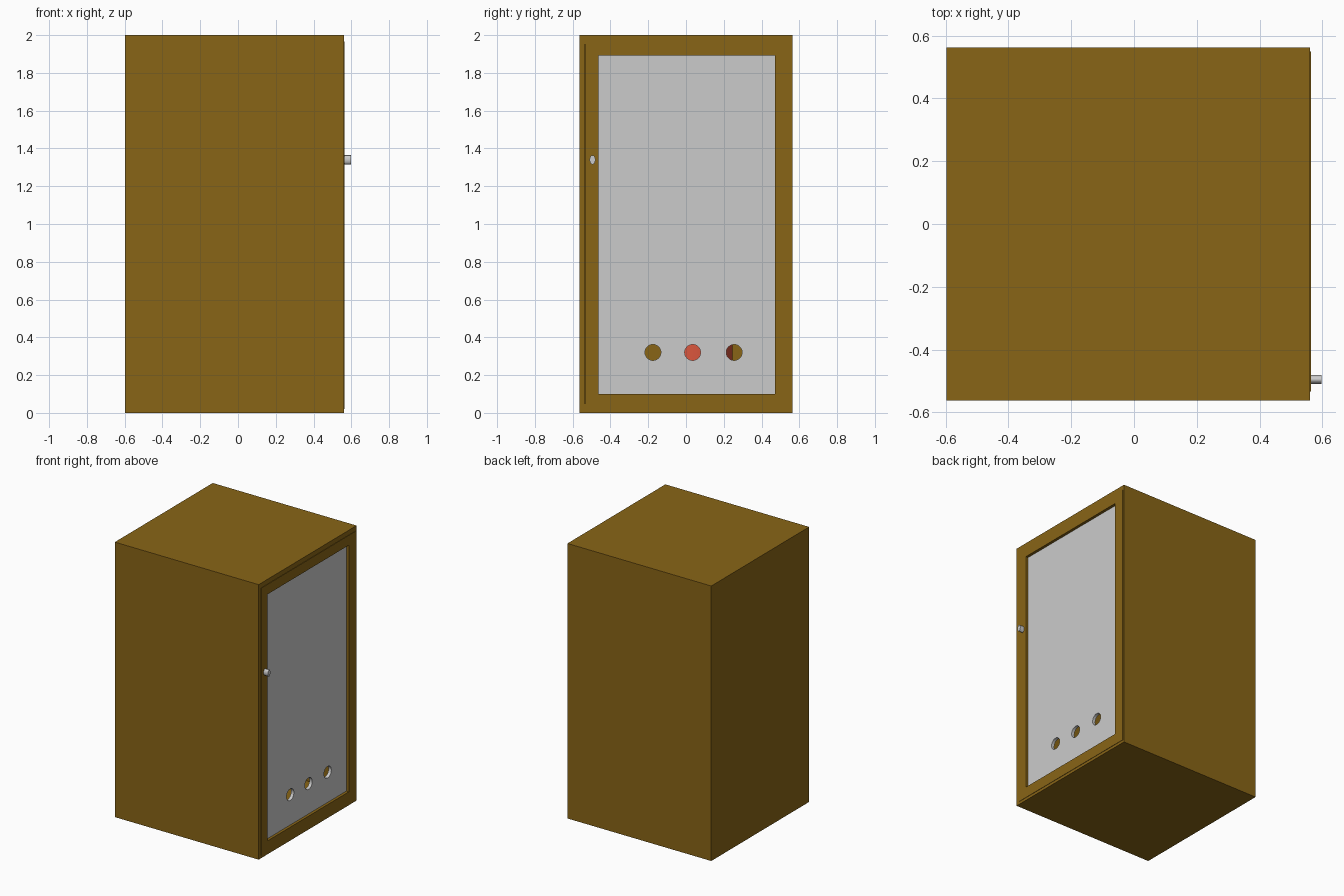
import bpy, bmesh, math

if "Cube" in bpy.data.objects:
    bpy.data.objects.remove(bpy.data.objects["Cube"])


def material(name, rgb):
    m = bpy.data.materials.new(name)
    m.diffuse_color = (*rgb, 1)
    m.use_nodes = True
    m.node_tree.nodes["Principled BSDF"].inputs["Base Color"].default_value = m.diffuse_color
    return m


brown = material("brown_paint", (0.25, 0.13, 0.008))
red = material("red_paint", (0.68, 0.09, 0.045))


def finish(name, bm, mat=None):
    bmesh.ops.recalc_face_normals(bm, faces=bm.faces[:])
    me = bpy.data.meshes.new(name)
    bm.to_mesh(me)
    bm.free()
    ob = bpy.data.objects.new(name, me)
    bpy.context.collection.objects.link(ob)
    if mat:
        me.materials.append(mat)
    return ob


def box_mesh(x, y, z):
    bm = bmesh.new()
    bmesh.ops.create_cube(bm, size=1)
    for v in bm.verts:
        v.co = [(r[0] + r[1]) / 2 + c * (r[1] - r[0]) for r, c in zip((x, y, z), v.co)]
    return bm


def rod_x(name, x0, x1, y, z, ry, rz):
    bpy.ops.mesh.primitive_cylinder_add(vertices=32, radius=1, depth=1,
                                        location=((x0 + x1) / 2, y, z),
                                        rotation=(0, math.pi / 2, 0))
    ob = bpy.context.object
    ob.name = name
    ob.scale = (rz, ry, x1 - x0)
    bpy.ops.object.shade_smooth_by_angle(angle=math.radians(35))
    return ob


# Cabinet shell, hollow and open towards +x
bm = box_mesh((-0.597, 0.56), (-0.5625, 0.5625), (0, 2))
front = [f for f in bm.faces if f.calc_center_median().x > 0.5]
bmesh.ops.inset_region(bm, faces=front, thickness=0.02)
for v in front[0].verts:
    v.co.y = math.copysign(0.538, v.co.y)
    v.co.z = 1.95 if v.co.z > 1 else 0.05
pocket = bmesh.ops.extrude_discrete_faces(bm, faces=front)["faces"][0]
for v in pocket.verts:
    v.co.x = -0.57
finish("cabinet_body", bm, brown)

# Door frame: four mitred rails
outer = [(-0.533, 0.02), (0.55, 0.02), (0.55, 1.965), (-0.533, 1.965)]
opening = [(-0.463, 0.10), (0.47, 0.10), (0.47, 1.893), (-0.463, 1.893)]
bm = bmesh.new()
rings = [[bm.verts.new((x, *p)) for p in loop]
         for x, loop in ((0.535, outer), (0.563, outer), (0.563, opening), (0.535, opening))]
for a, b in zip(rings, rings[1:] + rings[:1]):
    for i in range(4):
        j = (i + 1) % 4
        bm.faces.new((a[i], a[j], b[j], b[i]))
finish("door_frame", bm, brown)

# Door panel with three vent holes
panel = finish("door_panel", box_mesh((0.52, 0.543), (-0.463, 0.47), (0.10, 1.893)))
for y in (-0.175, 0.035, 0.255):
    cutter = rod_x("vent_cutter", 0.5, 0.6, y, 0.32, 0.042, 0.042)
    cutter.hide_render = True
    mod = panel.modifiers.new("vent", 'BOOLEAN')
    mod.operation = 'DIFFERENCE'
    mod.object = cutter
    bpy.context.view_layer.objects.active = panel
    bpy.ops.object.modifier_apply(modifier=mod.name)
    bpy.data.objects.remove(cutter)

# Thin sign sheet on the panel, and door knob
bm = bmesh.new()
bm.faces.new([bm.verts.new((0.545, y, z)) for y, z in
              ((-0.17, 1.433), (0.165, 1.433), (0.165, 1.625), (-0.17, 1.625))])
sign = finish("sign_plate", bm)
if sign.data.polygons[0].normal.x < 0:
    sign.data.flip_normals()
rod_x("door_knob", 0.56, 0.597, -0.495, 1.34, 0.015, 0.024)

# Gas bottle standing inside, turned from a profile
profile = [(0, 0.05), (0.17, 0.05), (0.185, 0.07), (0.185, 1.2), (0.165, 1.29),
           (0.11, 1.36), (0.05, 1.39), (0.05, 1.46), (0, 1.46)]
bm = bmesh.new()
vs = [bm.verts.new((r, 0, z)) for r, z in profile]
es = [bm.edges.new(p) for p in zip(vs, vs[1:])]
bmesh.ops.spin(bm, geom=vs + es, cent=(0, 0, 0), axis=(0, 0, 1),
               angle=2 * math.pi, steps=32, use_merge=True)
bmesh.ops.remove_doubles(bm, verts=bm.verts[:], dist=1e-4)
bottle = finish("gas_bottle", bm, red)
bottle.location = (0, 0.06, 0)
bpy.ops.object.select_all(action='DESELECT')
bottle.select_set(True)
bpy.context.view_layer.objects.active = bottle
bpy.ops.object.shade_smooth_by_angle(angle=math.radians(35))
